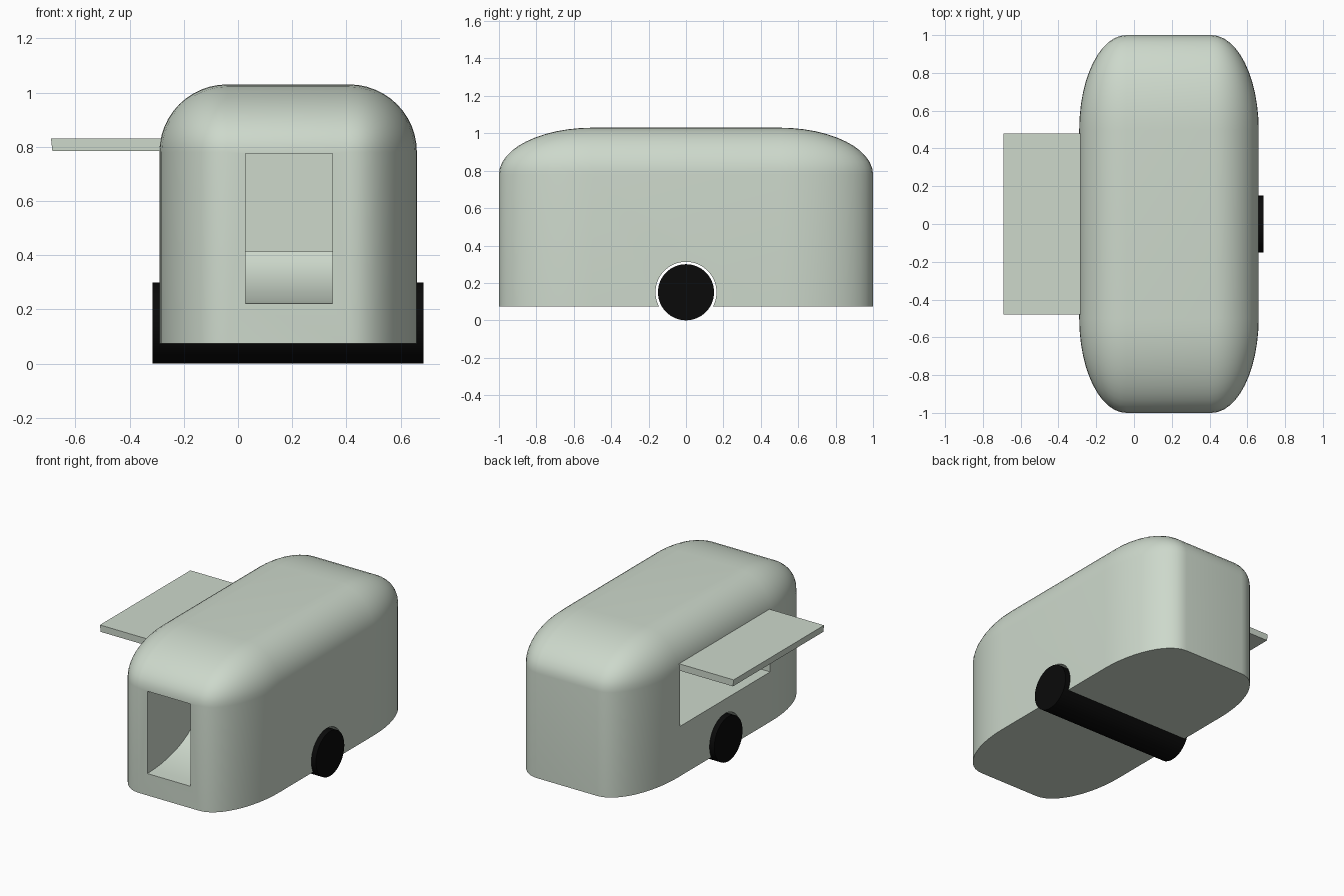
import bpy, bmesh, math
from mathutils import Matrix, Vector

if "Cube" in bpy.data.objects:
    bpy.data.objects.remove(bpy.data.objects["Cube"])


def material(name, rgb):
    m = bpy.data.materials.new(name)
    m.diffuse_color = (*rgb, 1)
    m.use_nodes = True
    m.node_tree.nodes["Principled BSDF"].inputs["Base Color"].default_value = m.diffuse_color
    return m


SAGE = material("sage_green", (0.61, 0.69, 0.60))
BLACK = material("tyre_black", (0.003, 0.003, 0.003))


def finish(name, bm, mat):
    bmesh.ops.recalc_face_normals(bm, faces=bm.faces)
    me = bpy.data.meshes.new(name)
    bm.to_mesh(me)
    bm.free()
    me.materials.append(mat)
    ob = bpy.data.objects.new(name, me)
    bpy.context.collection.objects.link(ob)
    return ob


def box_bm(lo, hi):
    bm = bmesh.new()
    lo, hi = Vector(lo), Vector(hi)
    bmesh.ops.create_cube(bm, size=1, matrix=Matrix.Translation((lo + hi) / 2)
                          @ Matrix.Diagonal((*(hi - lo), 1)))
    return bm


def cylinder(name, radius, x0, x1, z, mat):
    bm = bmesh.new()
    bmesh.ops.create_cone(bm, cap_ends=True, segments=64, radius1=radius,
                          radius2=radius, depth=x1 - x0,
                          matrix=Matrix.Translation(((x0 + x1) / 2, 0, z))
                          @ Matrix.Rotation(math.pi / 2, 4, 'Y'))
    return finish(name, bm, mat)


def prism(name, pts, axis, a, b, mat):
    """Extrude a 2D outline along x (points are y,z) or y (points are x,z)."""
    bm = bmesh.new()
    place = (lambda p, t: (t, p[0], p[1])) if axis == 'X' else (lambda p, t: (p[0], t, p[1]))
    f = bm.faces.new([bm.verts.new(place(p, a)) for p in pts])
    r = bmesh.ops.extrude_face_region(bm, geom=[f])
    step = place((0, 0), b - a)
    bmesh.ops.translate(bm, vec=step, verts=[v for v in r["geom"] if isinstance(v, bmesh.types.BMVert)])
    return finish(name, bm, mat)


def smooth(ob, degrees):
    bpy.ops.object.select_all(action='DESELECT')
    ob.select_set(True)
    bpy.context.view_layer.objects.active = ob
    bpy.ops.object.shade_smooth_by_angle(angle=math.radians(degrees))


# Trailer shell: rounded at half length, then stretched lengthwise
bm = box_bm((-0.29, -0.5, 0.075), (0.66, 0.5, 1.03))
edges = [e for e in bm.edges if max(v.co.z for v in e.verts) > 0.5]
bmesh.ops.bevel(bm, geom=edges, offset=0.25, offset_type='OFFSET', segments=12,
                profile=0.5, affect='EDGES', clamp_overlap=True)
bmesh.ops.scale(bm, vec=(1, 2, 1), verts=bm.verts)
shell = finish("trailer_shell", bm, SAGE)

# Serving hatch hollow
hatch = finish("hatch_cutter", box_bm((-0.40, -0.48, 0.41), (0.43, 0.48, 0.78)), SAGE)

# Doorway with a floor that curves up to the serving hollow
ramp = [(-1.1, 0.22)]
for i in range(11):
    t = math.asin(0.972) * i / 10
    ramp.append((-1 + 0.535 * math.sin(t), 0.222 + 0.25 * (1 - math.cos(t))))
ramp += [(-0.40, 0.43), (-0.40, 0.775), (-1.1, 0.775)]
door = prism("door_cutter", ramp, 'X', 0.027, 0.348, SAGE)

# Wheel arch running right across the underside
arch = cylinder("arch_cutter", 0.163, -0.6, 1.0, 0.15, SAGE)

for cutter in (hatch, door, arch):
    mod = shell.modifiers.new(cutter.name, 'BOOLEAN')
    mod.operation = 'DIFFERENCE'
    mod.solver = 'EXACT'
    mod.object = cutter
    bpy.context.view_layer.objects.active = shell
    bpy.ops.object.modifier_apply(modifier=mod.name)
    bpy.data.objects.remove(cutter)
smooth(shell, 30)

# Raised hatch flap with a slightly slanted outer edge
prism("hatch_flap", [(-0.685, 0.785), (-0.28, 0.785), (-0.28, 0.83), (-0.69, 0.83)],
      'Y', -0.48, 0.48, SAGE)

# Wheels joined as one roller across the trailer
wheel = cylinder("wheel_roller", 0.15, -0.315, 0.685, 0.15, BLACK)
smooth(wheel, 30)
